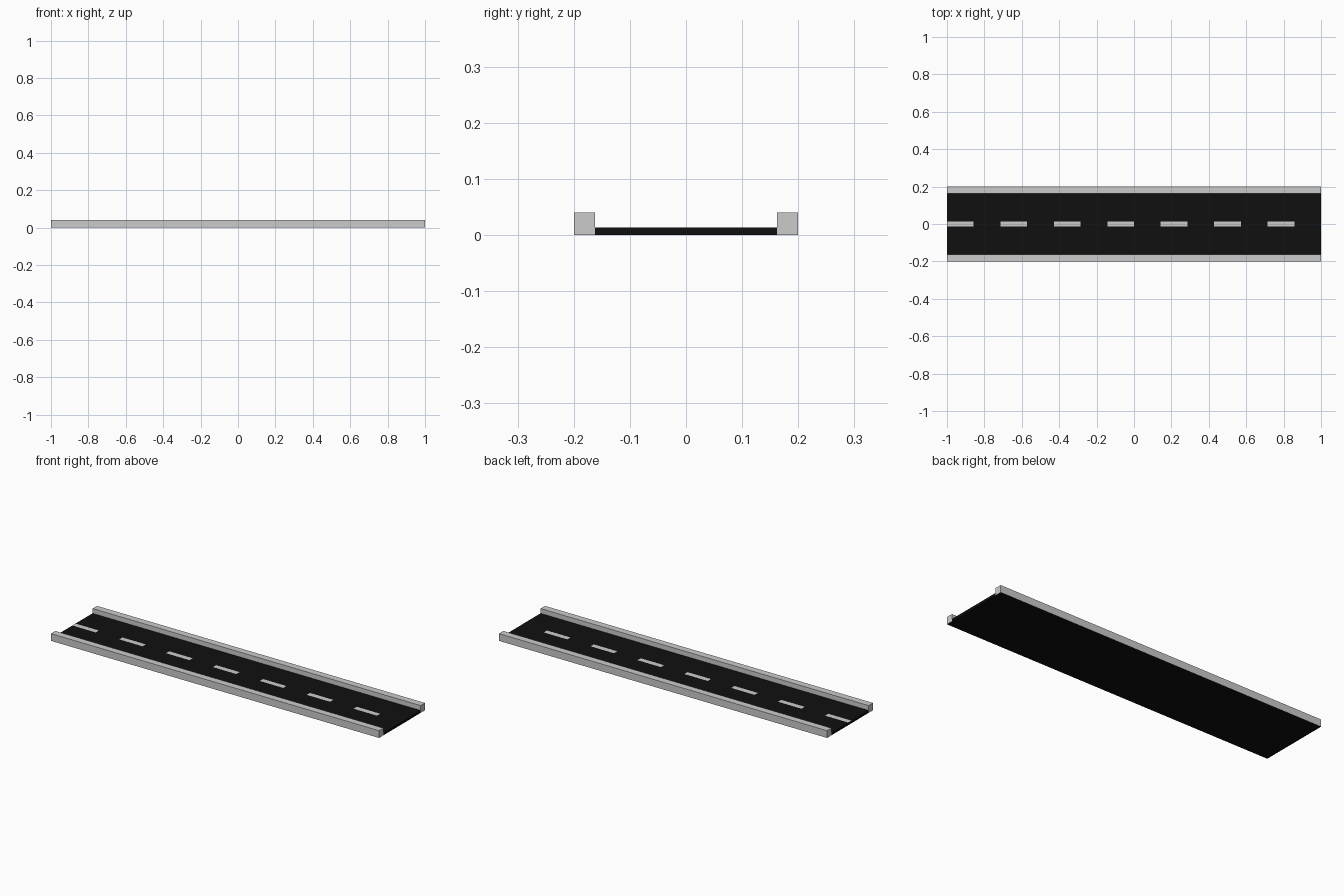
import bpy, bmesh

if "Cube" in bpy.data.objects:
    bpy.data.objects.remove(bpy.data.objects["Cube"])

KERB_IN, KERB_OUT, KERB_H = 0.162, 0.20, 0.04
DECK_H, DASH_W, CELLS = 0.0135, 0.014, 14


def material(name, v):
    m = bpy.data.materials.new(name)
    m.diffuse_color = (v, v, v, 1)
    m.use_nodes = True
    m.node_tree.nodes["Principled BSDF"].inputs["Base Color"].default_value = m.diffuse_color
    return m


grey = material("concrete", 0.8)
black = material("asphalt", 0.005)


def extrude_x(name, profile, stations, hidden, shade, cap_shade):
    """Sweep a (y, z) profile along x; hidden edges make no face.
    shade(edge, cell) gives the slot: 0 grey, 1 black."""
    bm = bmesh.new()
    rings = [[bm.verts.new((x, y, z)) for y, z in profile] for x in stations]
    n = len(profile)
    for c in range(len(rings) - 1):
        a, b = rings[c], rings[c + 1]
        for e in range(n):
            if e not in hidden:
                k = (e + 1) % n
                f = bm.faces.new((a[e], a[k], b[k], b[e]))
                f.material_index = shade(e, c)
    for ring in (rings[0], rings[-1]):
        bm.faces.new(ring).material_index = cap_shade
    bmesh.ops.recalc_face_normals(bm, faces=bm.faces)
    me = bpy.data.meshes.new(name)
    bm.to_mesh(me)
    bm.free()
    me.materials.append(grey)
    me.materials.append(black)
    bpy.context.collection.objects.link(bpy.data.objects.new(name, me))


# Road deck with centre-line dashes inlaid in every other cell
deck = [(KERB_IN, DECK_H), (DASH_W, DECK_H), (-DASH_W, DECK_H),
        (-KERB_IN, DECK_H), (-KERB_IN, 0), (KERB_IN, 0)]
stations = [-1 + 2 * i / CELLS for i in range(CELLS + 1)]
extrude_x("road_deck", deck, stations, {3, 5},
          lambda e, c: 0 if e == 1 and c % 2 == 0 else 1, 1)

# Kerbs on both sides, with black undersides continuing the deck
kerb = [(KERB_OUT, 0), (KERB_OUT, KERB_H), (KERB_IN, KERB_H),
        (KERB_IN, DECK_H), (KERB_IN, 0)]
for name, s in (("kerb_back", 1), ("kerb_front", -1)):
    extrude_x(name, [(s * y, z) for y, z in kerb], [-1, 1], {3},
              lambda e, c: 1 if e == 4 else 0, 0)
